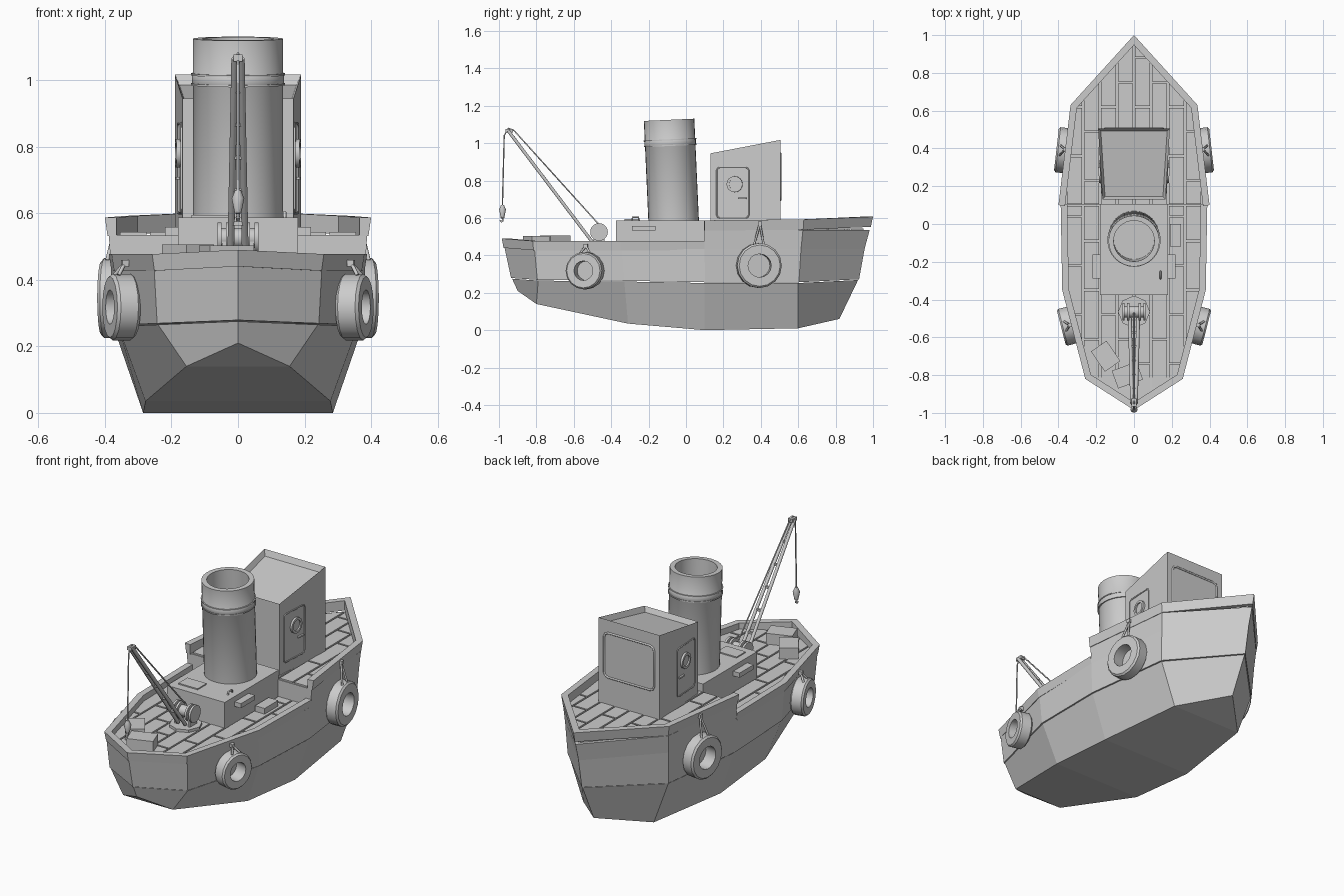
import bpy, bmesh, math
from mathutils import Vector

cube = bpy.data.objects.get("Cube")
if cube:
    bpy.data.objects.remove(cube, do_unlink=True)

grey = bpy.data.materials.new("plain grey")
grey.use_nodes = True
grey.diffuse_color = (0.6, 0.6, 0.6, 1)
grey.node_tree.nodes["Principled BSDF"].inputs["Base Color"].default_value = (0.6, 0.6, 0.6, 1)


def add(name, data, loc=(0, 0, 0), rot=(0, 0, 0)):
    ob = bpy.data.objects.new(name, data)
    ob.location, ob.rotation_euler = loc, rot
    data.materials.append(grey)
    bpy.context.collection.objects.link(ob)
    return ob


def finish(name, bm, loc=(0, 0, 0), rot=(0, 0, 0)):
    bmesh.ops.remove_doubles(bm, verts=bm.verts, dist=1e-5)
    bmesh.ops.recalc_face_normals(bm, faces=bm.faces)
    me = bpy.data.meshes.new(name)
    bm.to_mesh(me)
    bm.free()
    return add(name, me, loc, rot)


def box(name, size, loc, rz=0):
    bm = bmesh.new()
    bmesh.ops.create_cube(bm, size=1)
    bmesh.ops.scale(bm, vec=size, verts=bm.verts)
    return finish(name, bm, loc, (0, 0, rz))


def loft(rows, closed_rows=True, closed_loft=False):
    """Skin between equal rows of points; returns the bmesh and its vertex rows."""
    bm = bmesh.new()
    vs = [[bm.verts.new(p) for p in r] for r in rows]
    n = len(rows[0])
    for a in range(len(rows) if closed_loft else len(rows) - 1):
        lo, hi = vs[a], vs[(a + 1) % len(rows)]
        for i in range(n if closed_rows else n - 1):
            j = (i + 1) % n
            bm.faces.new((lo[i], lo[j], hi[j], hi[i]))
    return bm, vs


def lathe(name, profile, segs, loc, rot=(0, 0, 0), ring=False, smooth=True):
    rows = []
    for k in range(segs):
        a = 2 * math.pi * k / segs
        rows.append([(r * math.cos(a), r * math.sin(a), h) for r, h in profile])
    bm, _ = loft(rows, ring, True)
    ob = finish(name, bm, loc, rot)
    if smooth:
        bpy.ops.object.select_all(action='DESELECT')
        ob.select_set(True)
        bpy.context.view_layer.objects.active = ob
        bpy.ops.object.shade_smooth_by_angle(angle=math.radians(35))
    return ob


def rod(name, pts, radius, cyclic=False):
    cu = bpy.data.curves.new(name, 'CURVE')
    cu.dimensions = '3D'
    cu.bevel_depth, cu.bevel_resolution, cu.use_fill_caps = radius, 1, True
    sp = cu.splines.new('POLY')
    sp.points.add(len(pts) - 1)
    for p, c in zip(sp.points, pts):
        p.co = (*c, 1)
    sp.use_cyclic_u = cyclic
    return add(name, cu)


def mirrored(half):
    return half + [(-x, y, z) for x, y, z in reversed(half) if x > 0]


def strip_cap(bm, loop):
    n = len(loop)
    for i in range(n // 2):
        quad = dict.fromkeys([loop[i], loop[i + 1], loop[(n - i - 1) % n], loop[(n - i) % n]])
        bm.faces.new(list(quad))


def hull_part(name, halves):
    bm, vs = loft([mirrored(h) for h in halves])
    strip_cap(bm, vs[0])
    strip_cap(bm, vs[-1])
    return finish(name, bm)


# Hull: lower and upper strakes with a slight step at the seam
keel = [(0, -.9, .21), (.155, -.8, .14), (.278, -.31, .035), (.285, .1, 0), (.22, .6, .01), (0, .82, .06)]
seam = [(0, -.93, .275), (.24, -.79, .265), (.36, -.33, .26), (.372, .1, .252), (.31, .6, .252), (0, .92, .268)]
lip = [(x * 1.012, y * 1.006, z + .004) for x, y, z in seam]
sheer = [(0, -.97, .44), (.252, -.81, .435), (.37, -.345, .435), (.382, .1, .435), (.322, .615, .435), (0, .955, .435)]
hull_part("lower_hull", [keel, seam])
hull_part("upper_hull", [lip, sheer])

# Raised stern block
low = [(.382, .1, .435), (.322, .615, .435), (0, .955, .435)]
high = [(.388, .1, .535), (.328, .625, .535), (0, .982, .535)]
bm, vs = loft([mirrored(low), mirrored(high)])
for v in vs:
    bm.faces.new(v)
finish("raised_stern", bm)


def inset(path, t):
    """Move an open convex path inwards by t, with mitred corners."""
    pts = [Vector(p) for p in path]
    normals = []
    for a, b in zip(pts, pts[1:]):
        n = Vector((a.y - b.y, b.x - a.x, 0)).normalized()
        normals.append(-n if n.dot((a + b) / 2) > 0 else n)
    out = []
    for i, p in enumerate(pts):
        n1, n2 = normals[max(i - 1, 0)], normals[min(i, len(normals) - 1)]
        out.append(p + (n1 + n2) * (t / (1 + n1.dot(n2))))
    return out, normals


def bulwark(name, path, height):
    inner, _ = inset(path, .035)
    drop = Vector((0, 0, height))
    outer = [Vector(p) for p in path]
    low_out = [p - drop for p in inset(path, .008)[0]]
    rows = list(zip(outer, inner, [p - drop for p in inner], low_out))
    bm, vs = loft(rows)
    bm.faces.new(vs[0])
    bm.faces.new(vs[-1])
    finish(name, bm)


def planks(name, path, z, y0, y1):
    inner, normals = inset(path, .03)
    bm = bmesh.new()
    w, length, gap = .09, .26, .005
    for c in range(-5, 5):
        y = y0 - (length / 2 if c % 2 else 0)
        while y < y1:
            a, b = max(y, y0) + gap, min(y + length, y1) - gap
            x0, x1 = c * w + gap, (c + 1) * w - gap
            if b > a:
                bm.faces.new([bm.verts.new(p) for p in ((x0, a, z), (x1, a, z), (x1, b, z), (x0, b, z))])
            y += length
    for p, n in zip(inner, normals):
        bmesh.ops.bisect_plane(bm, geom=bm.verts[:] + bm.edges[:] + bm.faces[:],
                               plane_co=p, plane_no=-n, clear_outer=True)
    ob = finish(name, bm)
    mod = ob.modifiers.new("thickness", 'SOLIDIFY')
    mod.thickness, mod.offset = .01, 0


bow = [(.388, .1, .477), (.38, -.35, .477), (.258, -.82, .477), (0, -.985, .49)]
bow += [(-x, y, z) for x, y, z in reversed(bow[:-1])]
stern = [(.4, .1, .587), (.336, .63, .592), (0, 1, .607)]
stern += [(-x, y, z) for x, y, z in reversed(stern[:-1])]
bulwark("bow_bulwark", bow, .05)
bulwark("stern_bulwark", stern, .055)
planks("bow_planks", bow, .438, -1, .1)
planks("stern_planks", stern, .538, .1, 1)

# Engine casing with its fittings
box("engine_casing", (.36, .48, .155), (0, -.135, .51))
for s in (-1, 1):
    box("casing_step", (.04, .125, .026), (s * .2, -.225, .545))
box("deck_locker", (.06, .12, .04), (.22, -.06, .455))
box("casing_hatch", (.12, .08, .008), (-.08, -.29, .59))
rod("casing_handle", [(.14, -.29, .585), (.14, -.285, .603), (.14, -.255, .603), (.14, -.25, .585)], .005)

# Funnel, tilted a little forward
lean = (.045, 0, 0)
lathe("funnel", [(0, 0), (.135, 0), (.135, .425), (.138, .43), (.138, .455), (.135, .46), (.135, .565),
                 (.108, .565), (.108, .33), (0, .33)], 32, (0, -.065, .56), lean)
for h in (.425, .455):
    lathe("funnel_band", [(.134, h), (.141, h), (.141, h + .006), (.134, h + .006)], 32,
          (0, -.065, .56), lean, True)

# Wheelhouse: tapered plan, sloping recessed roof
plan = [(-.167, .13, .945), (.167, .13, .945), (.19, .505, 1.017), (-.19, .505, 1.017)]
bm, vs = loft([[(x, y, .53) for x, y, z in plan], plan])
bm.faces.new(vs[0])
roof = bm.faces.new(vs[1])
bmesh.ops.recalc_face_normals(bm, faces=bm.faces)
bmesh.ops.inset_region(bm, faces=[roof], thickness=.02)
bmesh.ops.translate(bm, verts=roof.verts, vec=(0, 0, -.03))
finish("wheelhouse", bm)


def rounded(w, h, r):
    pts = []
    for k, (sx, sy) in enumerate(((1, 1), (-1, 1), (-1, -1), (1, -1))):
        for a in (0, 45, 90):
            t = math.radians(90 * k + a)
            pts.append((sx * (w / 2 - r) + r * math.cos(t), sy * (h / 2 - r) + r * math.sin(t)))
    return pts


rod("rear_window_frame", [(u, .505, .82 + v) for u, v in rounded(.31, .25, .025)], .006, True)


def wall_x(y):
    return .167 + (y - .13) * .0613


for s in (-1, 1):
    rod("door_frame", [(s * wall_x(.25 + u), .25 + u, .735 + v) for u, v in rounded(.17, .27, .015)], .004, True)
    turn = (0, math.pi / 2, -s * .061)
    at = (s * wall_x(.26), .26, .78)
    lathe("porthole_ring", [(.03, -.012), (.043, -.012), (.043, .012), (.03, .012)], 16, at, turn, True)
    lathe("porthole_glass", [(0, -.004), (.031, -.004), (.031, .004), (0, .004)], 16, at, turn)
    box("door_handle", (.02, .045, .008), (s * wall_x(.3), .3, .705), -s * .061)

# Tyre fenders hung on ropes
for s in (-1, 1):
    for label, x, y, z, r, w, ang, top in (("front", .35, -.54, .318, .1, .036, -.25, .45),
                                           ("rear", .375, .39, .345, .12, .036, .113, .57)):
        lathe(label + "_fender", [(r * .52, -w), (r * .92, -w), (r, -w * .75), (r, w * .75), (r * .92, w),
                                  (r * .52, w)], 16, (s * x, y, z), (0, math.pi / 2, s * ang), True)
        tip = (s * (x - .01), y + .005, top)
        for d in (-.025, .025):
            foot = (s * (x + .015 + d * math.sin(-ang)), y + d, z + r * .95)
            rod(label + "_fender_rope", [tip, foot], .006)
        box(label + "_rope_cleat", (.02, .02, .02), tip, s * ang)

# Crane: platform, winch, boom, rope and hook
lathe("crane_platform", [(0, 0), (.085, 0), (.085, .018), (0, .018)], 8, (0, -.465, .44), smooth=False)
for x in (-.055, -.03, .03, .055):
    lathe("winch_disc", [(0, -.006), (.047, -.006), (.047, .006), (0, .006)], 20, (x, -.465, .525), (0, math.pi / 2, 0))
lathe("winch_drum", [(0, -.06), (.03, -.06), (.03, .06), (0, .06)], 16, (0, -.465, .525), (0, math.pi / 2, 0))
for s in (-1, 1):
    box("winch_bracket", (.012, .06, .07), (s * .042, -.465, .48))
    rod("boom_rail", [(s * .022, -.5, .47), (s * .01, -.95, 1.065)], .01)
for k in range(1, 6):
    t = k / 6
    box("boom_brace", (.03, .012, .012), (0, -.5 - .45 * t, .47 + .595 * t))
box("boom_head", (.028, .04, .02), (0, -.945, 1.066))
rod("hoist_rope", [(0, -.47, .57), (0, -.92, 1.068), (0, -.95, 1.08), (0, -.972, 1.04), (0, -.982, .65)], .004)
lathe("hook_block", [(0, -.04), (.01, -.035), (.019, .01), (.008, .035), (0, .035)], 10, (0, -.981, .635))
rod("hook", [(0, -.981, .6), (0, -.979, .585), (0, -.987, .58), (0, -.993, .588)], .006)

# Crates on the bow deck
box("crate_long", (.1, .13, .065), (-.15, -.7, .473), .6)
box("crate_wide", (.14, .1, .065), (-.035, -.8, .471), .35)
